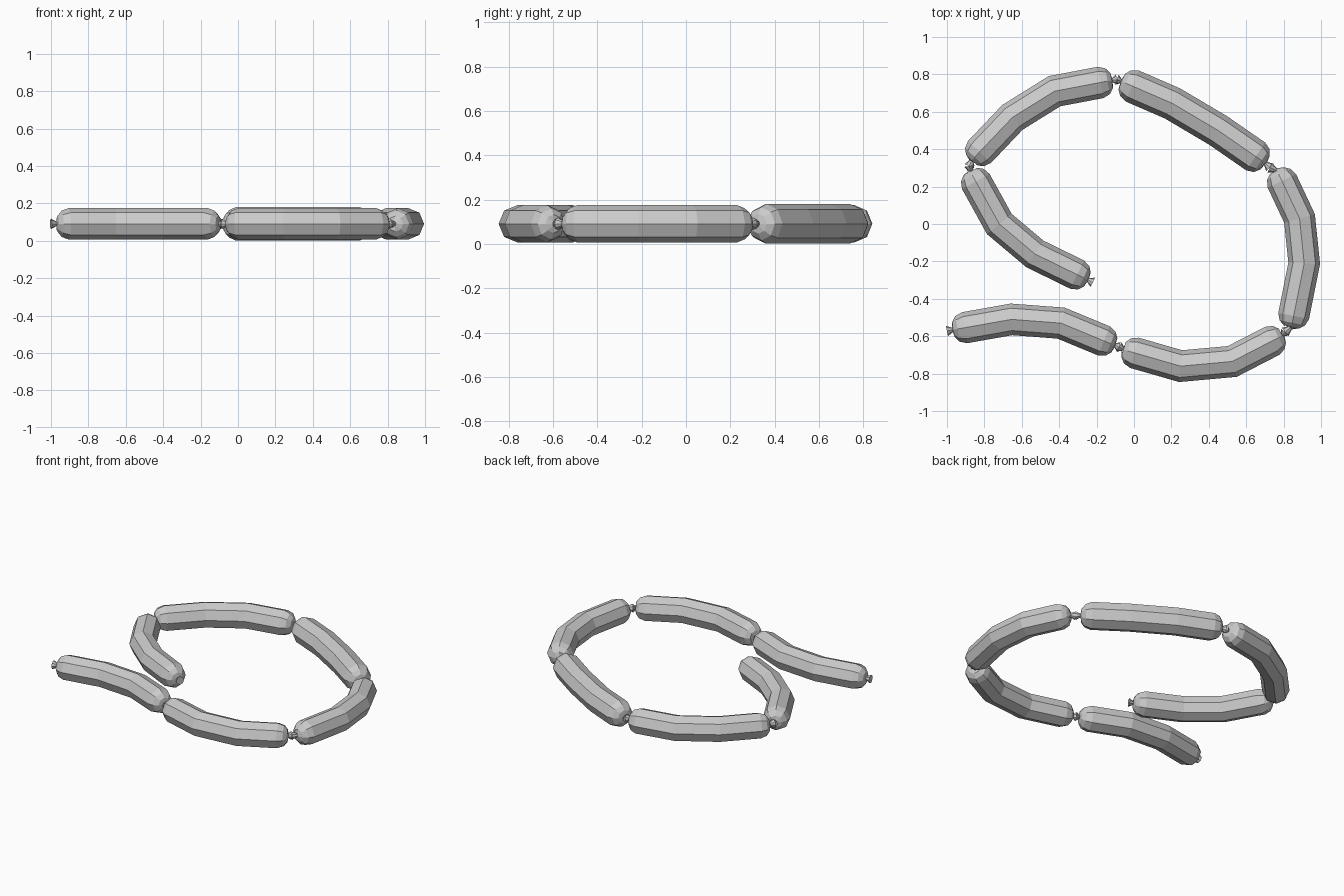
import bpy, bmesh, math
from mathutils import Vector

if "Cube" in bpy.data.objects:
    bpy.data.objects.remove(bpy.data.objects["Cube"])

SIDES = 8
Z = 0.091

# Centre lines (tip, bend, bend, tip) and radius of each sausage
LINKS = [
    ([(-.965, -.565), (-.655, -.51), (-.39, -.53), (-.105, -.648)], .084),
    ([(-.056, -.672), (.25, -.76), (.525, -.735), (.793, -.597)], .084),
    ([(.842, -.55), (.91, -.21), (.885, .03), (.765, .285)], .084),
    ([(.70, .327), (.45, .50), (.205, .645), (-.065, .762)], .090),
    ([(-.12, .768), (-.425, .71), (-.65, .57), (-.867, .342)], .085),
    ([(-.875, .28), (-.72, 0), (-.53, -.16), (-.25, -.297)], .084),
]
# Twist points where the knots of neighbouring links meet
JOINTS = [(-1.0, -.572), (-.08, -.657), (.808, -.577), (.726, .302),
          (-.092, .772), (-.88, .31), (-.22, -.312)]


def v3(p):
    return Vector((p[0], p[1], Z))


def loft(name, rings):
    """Skin octagonal rings given as (centre, direction, radius, mitre)."""
    bm = bmesh.new()
    loops = []
    for c, d, r, m in rings:
        side = Vector((-d.y, d.x, 0)).normalized()
        loop = []
        for k in range(SIDES):
            a = 2 * math.pi * k / SIDES
            loop.append(bm.verts.new(c + side * (r * m * math.cos(a))
                                     + Vector((0, 0, r * math.sin(a)))))
        loops.append(loop)
    for a, b in zip(loops, loops[1:]):
        for k in range(SIDES):
            n = (k + 1) % SIDES
            bm.faces.new((a[k], a[n], b[n], b[k]))
    bm.faces.new(loops[0][::-1])
    bm.faces.new(loops[-1])
    bmesh.ops.recalc_face_normals(bm, faces=bm.faces)
    me = bpy.data.meshes.new(name)
    bm.to_mesh(me)
    bm.free()
    ob = bpy.data.objects.new(name, me)
    bpy.context.collection.objects.link(ob)


def end_rings(tip, inner, joint, r):
    """Flared knot, pinch and rounded cap, ordered from outside inwards."""
    d = (inner - tip).normalized()
    k = (tip - joint).normalized()
    return [(joint, k, .028, 1),
            (tip.lerp(joint, .15), k, .012, 1),
            (tip, d, r * .5, 1),
            (tip + d * .022, d, r * .83, 1),
            (tip + d * .06, d, r, 1)]


for i, (path, r) in enumerate(LINKS):
    p = [v3(q) for q in path]
    rings = end_rings(p[0], p[1], v3(JOINTS[i]), r)
    # Mitred bends of the body
    for j in (1, 2):
        a, b = (p[j] - p[j - 1]).normalized(), (p[j + 1] - p[j]).normalized()
        t = (a + b).normalized()
        rings.append((p[j], t, r, 1 / t.dot(a)))
    # Far end is the same cap reversed
    far = end_rings(p[3], p[2], v3(JOINTS[i + 1]), r)
    rings += [(c, -d, rr, m) for c, d, rr, m in reversed(far)]
    loft(f"sausage_{i + 1}", rings)
